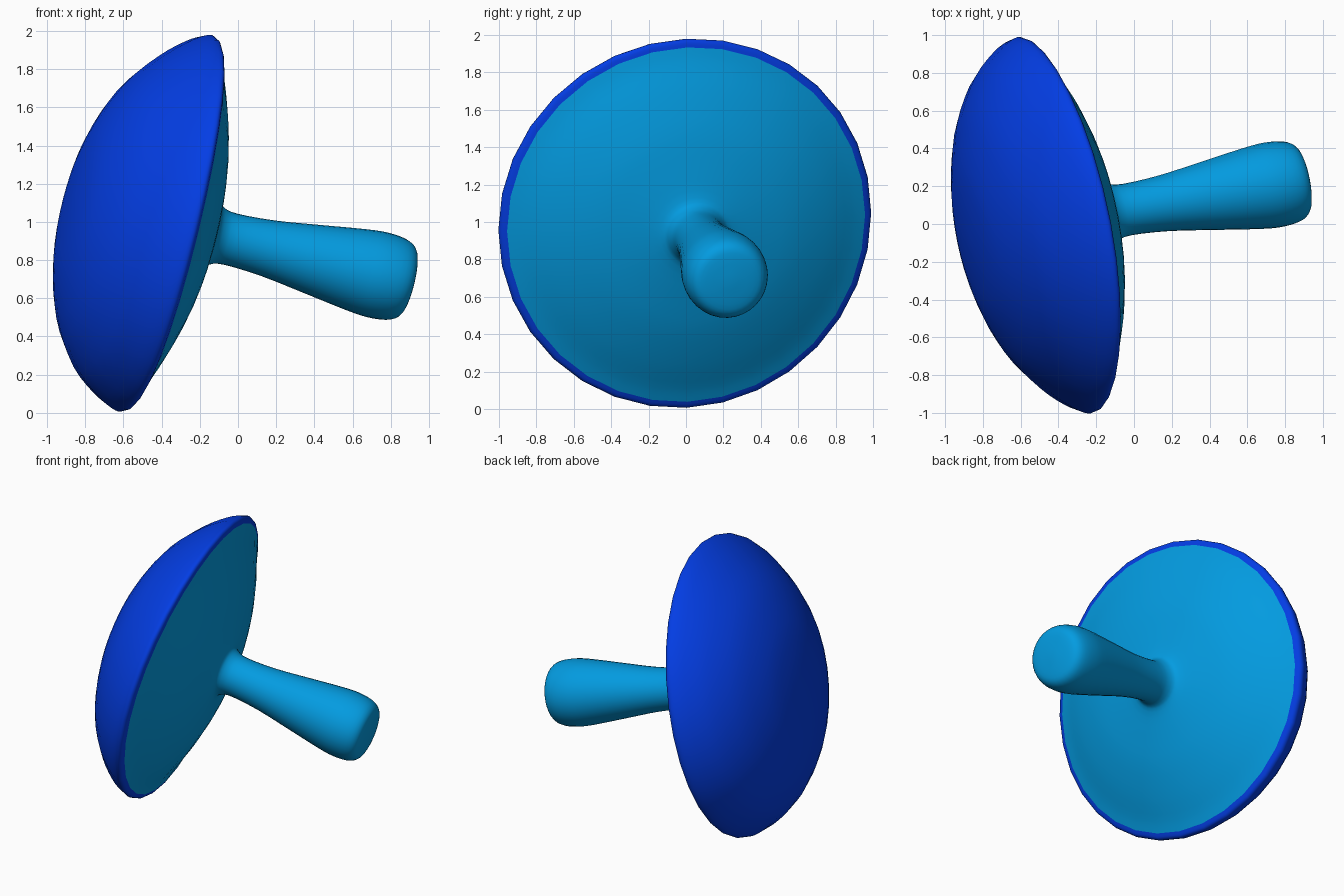
import bpy, bmesh, math
from mathutils import Vector

if "Cube" in bpy.data.objects:
    bpy.data.objects.remove(bpy.data.objects["Cube"])

SIDES = 32
ORIGIN = Vector((-0.37, 0.004, 0.99))             # centre of the cap rim
AXIS = Vector((1.0, 0.2, -0.243)).normalized()    # from cap towards stem end
U = AXIS.cross(Vector((0, 1, 0))).normalized()    # roughly up
V = AXIS.cross(U)                                 # roughly -y


def smooth_profile(pts, steps=3):
    """Catmull-Rom curve through (radius, distance along axis) points."""
    p = [Vector(q) for q in pts]
    p = [p[0] * 2 - p[1]] + p + [p[-1] * 2 - p[-2]]
    out = []
    for i in range(1, len(p) - 2):
        a, b, c, d = p[i - 1:i + 3]
        for k in range(steps):
            t = k / steps
            out.append(0.5 * (2 * b + (c - a) * t + (2 * a - 5 * b + 4 * c - d) * t ** 2
                              + (3 * b - a - 3 * c + d) * t ** 3))
    return out + [p[-2]]


def lathe(name, profile, color):
    bm = bmesh.new()
    rings = []
    for r, s in profile:
        r = max(r, 0.0)
        # stem bends slightly, rim waves slightly, dome bulges unevenly
        lean = Vector((0, 0.016 - 0.029 * s, 0)) * min(max((s - 0.1) / 0.2, 0), 1)
        bulge = r * r * min(max(-s / 0.25, 0), 1)
        centre = ORIGIN + AXIS * s + lean
        if r < 1e-4:
            rings.append([bm.verts.new(centre)])
            continue
        ring = []
        for i in range(SIDES):
            a = math.tau * i / SIDES
            wave = 0.02 * r ** 4 * math.cos(2 * a)
            wave += bulge * (0.035 * math.cos(a) + 0.025 * math.sin(a))
            ring.append(bm.verts.new(centre + (U * math.cos(a) + V * math.sin(a)) * r + AXIS * wave))
        rings.append(ring)
    for p, q in zip(rings, rings[1:]):
        for i in range(SIDES):
            j = (i + 1) % SIDES
            quad = [p[i % len(p)], p[j % len(p)], q[j % len(q)], q[i % len(q)]]
            bm.faces.new(list(dict.fromkeys(quad)))
    bmesh.ops.recalc_face_normals(bm, faces=bm.faces)
    # open shells: the outermost face must point outwards
    sign = 1 if profile[-1][1] > 0.5 else -1
    ref = max(bm.faces, key=lambda f: f.calc_center_median().x * sign)
    if ref.normal.x * sign < 0:
        bmesh.ops.reverse_faces(bm, faces=bm.faces)
    me = bpy.data.meshes.new(name)
    bm.to_mesh(me)
    bm.free()
    for f in me.polygons:
        f.use_smooth = True
    mat = bpy.data.materials.new(name + "_colour")
    mat.diffuse_color = color
    mat.use_nodes = True
    mat.node_tree.nodes["Principled BSDF"].inputs["Base Color"].default_value = mat.diffuse_color
    me.materials.append(mat)
    ob = bpy.data.objects.new(name, me)
    bpy.context.collection.objects.link(ob)
    return ob


# Domed cap with rolled lip
lathe("cap", smooth_profile([
    (0, -0.53), (0.2, -0.52), (0.42, -0.485), (0.67, -0.39), (0.86, -0.255),
    (0.97, -0.13), (1.013, -0.05), (1.008, -0.015), (0.975, 0.0)]),
    (0.001, 0.047, 0.78, 1))

# Underside flowing into the flared stem
lathe("underside_and_stem", smooth_profile([
    (0.975, 0.0), (0.90, 0.028), (0.75, 0.095), (0.55, 0.163), (0.35, 0.205),
    (0.2, 0.235), (0.155, 0.27), (0.138, 0.35), (0.15, 0.555), (0.182, 0.785),
    (0.218, 1.035), (0.228, 1.155), (0.218, 1.255), (0.188, 1.31), (0.13, 1.33), (0, 1.34)]),
    (0.001, 0.33, 0.75, 1))
